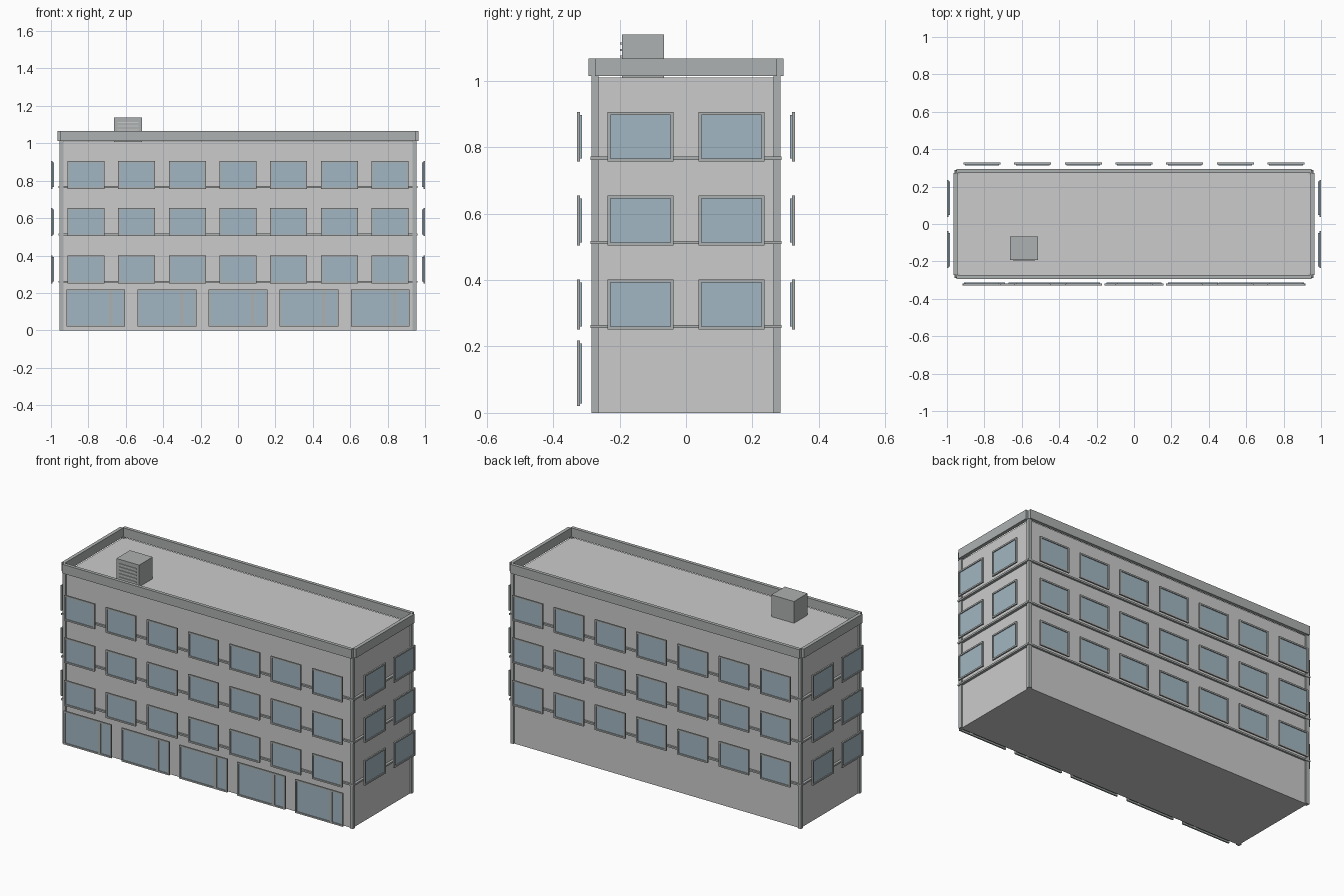
import bpy, bmesh
from mathutils import Matrix, Vector
from math import pi

if "Cube" in bpy.data.objects:
    bpy.data.objects.remove(bpy.data.objects["Cube"])


def material(name, rgb):
    m = bpy.data.materials.new(name)
    m.diffuse_color = (*rgb, 1)
    m.use_nodes = True
    m.node_tree.nodes["Principled BSDF"].inputs["Base Color"].default_value = m.diffuse_color
    return m


GLASS = material("glass_blue", (0.36, 0.47, 0.54))
TRIM = material("trim_grey", (0.42, 0.44, 0.44))


def add_box(bm, lo, hi):
    lo, hi = Vector(lo), Vector(hi)
    mat = Matrix.Translation((lo + hi) / 2) @ Matrix.Diagonal((*(hi - lo), 1))
    bmesh.ops.create_cube(bm, size=1, matrix=mat)


def make(name, boxes, mat=None):
    bm = bmesh.new()
    for lo, hi in boxes:
        add_box(bm, lo, hi)
    me = bpy.data.meshes.new(name)
    bm.to_mesh(me)
    bm.free()
    if mat:
        me.materials.append(mat)
    ob = bpy.data.objects.new(name, me)
    bpy.context.collection.objects.link(ob)
    return ob


def ring_mesh(name, x0, x1, z0, z1, t, y0, y1):
    """Rectangular frame with a clean hole, front at y0, back at y1."""
    bm = bmesh.new()
    loops = []
    for y, d in ((y0, 0), (y0, t), (y1, t), (y1, 0)):
        loops.append([bm.verts.new((x, y, z)) for x, z in
                      ((x0 + d, z0 + d), (x1 - d, z0 + d),
                       (x1 - d, z1 - d), (x0 + d, z1 - d))])
    for k in range(4):
        a, b = loops[k], loops[(k + 1) % 4]
        for i in range(4):
            j = (i + 1) % 4
            bm.faces.new((a[i], a[j], b[j], b[i]))
    bmesh.ops.recalc_face_normals(bm, faces=bm.faces)
    me = bpy.data.meshes.new(name)
    bm.to_mesh(me)
    bm.free()
    me.materials.append(TRIM)
    return me


def box_mesh(name, lo, hi, mat):
    ob = make(name, [(lo, hi)], mat)
    me = ob.data
    bpy.data.objects.remove(ob)
    return me


def place(name, me, loc, rot=0):
    ob = bpy.data.objects.new(name, me)
    ob.location = loc
    ob.rotation_euler.z = rot
    bpy.context.collection.objects.link(ob)


# Main block
make("building_body", [((-0.945, -0.277, 0), (0.945, 0.277, 1.01))])

# Corner posts
posts = []
for sx in (-1, 1):
    for sy in (-1, 1):
        cx, cy = sx * 0.944, sy * 0.2745
        posts.append(((cx - 0.0105, cy - 0.0105, 0), (cx + 0.0105, cy + 0.0105, 1.015)))
make("corner_posts", posts, TRIM)

# Floor ledges
make("floor_ledges", [((-0.96, -0.288, z - 0.005), (0.96, 0.288, z + 0.005))
                      for z in (0.26, 0.513, 0.766)], TRIM)

# Roof parapet: four bars with notched corners
bars = []
for s in (-1, 1):
    ya, yb = sorted((s * 0.274, s * 0.294))
    bars.append(((-0.95, ya, 1.0135), (0.95, yb, 1.067)))
    xa, xb = sorted((s * 0.945, s * 0.966))
    bars.append(((xa, -0.274, 1.0135), (xb, 0.274, 1.067)))
make("roof_parapet", bars, TRIM)

# Windows: local front at y = 0
W, H = 0.099, 0.075
frame = ring_mesh("window_frame", -W, W, -H, H, 0.009, 0, 0.009)
pane = box_mesh("window_glass", (-W + 0.009, 0.005, -H + 0.009),
                (W - 0.009, 0.015, H - 0.009), GLASS)
for z in (0.326, 0.579, 0.831):
    spots = []
    for i in range(-3, 4):
        spots.append(((i * 0.271, -0.328, z), 0))
        spots.append(((i * 0.271, 0.328, z), pi))
    for y in (-0.137, 0.137):
        spots.append(((1.0, y, z), pi / 2))
        spots.append(((-1.0, y, z), -pi / 2))
    for loc, rot in spots:
        place("window_frame", frame, loc, rot)
        place("window_glass", pane, loc, rot)

# Ground floor shopfronts: wide display pane and a narrow door
show = ring_mesh("shopfront_frame", -0.157, 0.079, 0.02, 0.218, 0.009, 0, 0.009)
door = ring_mesh("shop_door_frame", 0.079, 0.157, 0.02, 0.218, 0.009, 0, 0.009)
show_glass = box_mesh("shopfront_glass", (-0.148, 0.005, 0.029), (0.07, 0.015, 0.209), GLASS)
door_glass = box_mesh("shop_door_glass", (0.088, 0.005, 0.029), (0.148, 0.015, 0.209), GLASS)
for i in range(-2, 3):
    for me in (show, door, show_glass, door_glass):
        place(me.name, me, (i * 0.38, -0.328, 0))

# Rooftop air unit with louvre slats
make("roof_air_unit", [((-0.663, -0.193, 1.008), (-0.514, -0.066, 1.139))], TRIM)
make("air_unit_slats", [((-0.645, -0.198, z - 0.003), (-0.532, -0.19, z + 0.003))
                        for z in (1.032, 1.052, 1.072, 1.092, 1.112)])
